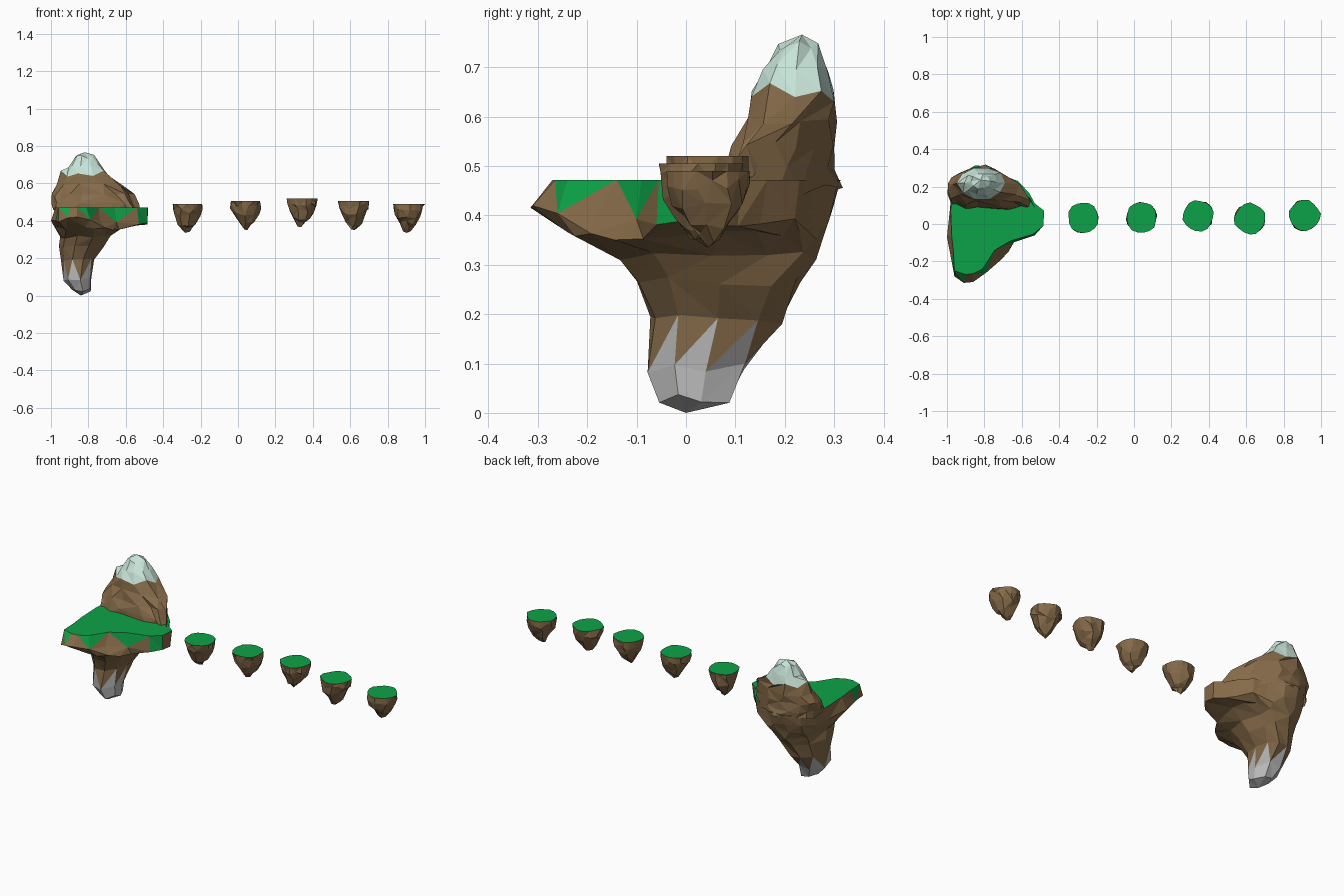
import bpy, bmesh, math, random
from mathutils import Vector

if "Cube" in bpy.data.objects:
    bpy.data.objects.remove(bpy.data.objects["Cube"])

random.seed(7)


def material(name, rgb):
    m = bpy.data.materials.new(name)
    m.diffuse_color = (*rgb, 1)
    m.use_nodes = True
    m.node_tree.nodes["Principled BSDF"].inputs["Base Color"].default_value = m.diffuse_color
    return m


EARTH = material("earth", (0.235, 0.145, 0.066))
GRASS = material("grass", (0.004, 0.36, 0.065))
SNOW = material("snow", (0.58, 0.78, 0.69))
STONE = material("stone", (0.5, 0.5, 0.5))


def ring(z, x0, x1, y0, y1, n, start=0.0, jitter=0.0, step=1, square=1.0):
    """Oval ring filling the given box; step > 1 merges neighbours for coarser facets."""
    pts = []
    for i in range(n):
        if i % step:
            pts.append(pts[-1])
            continue
        a = start + math.tau * (i + (step - 1) / 2) / n
        c, s = math.cos(a), math.sin(a)
        if s < 0:  # squarer front half
            c = math.copysign(abs(c) ** square, c)
            s = -abs(s) ** square
        k = 1 + random.uniform(-jitter, jitter * 0.7)
        pts.append(Vector(((x0 + x1) / 2 + c * k * (x1 - x0) / 2,
                           (y0 + y1) / 2 + s * k * (y1 - y0) / 2,
                           z + random.uniform(-jitter, jitter) * 0.16)))
    return pts


def loft(name, rings, paint, bottom=None, top=None, cap_top=False):
    """Skin rings with triangles; paint(centre, kind, band, index) picks the slot."""
    mats = [EARTH, GRASS, SNOW, STONE]
    bm = bmesh.new()
    vr = [[bm.verts.new(p) for p in r] for r in rings]
    n = len(rings[0])

    def tri(vs, kind, band, i):
        f = bm.faces.new(vs)
        f.material_index = paint(f.calc_center_median(), kind, band, i)

    for b in range(len(vr) - 1):
        lo, hi = vr[b], vr[b + 1]
        for i in range(n):
            j = (i + 1) % n
            if (i + b) % 2:
                tri((lo[i], lo[j], hi[i]), "base", b, i)
                tri((lo[j], hi[j], hi[i]), "rim", b, i)
            else:
                tri((lo[i], lo[j], hi[j]), "base", b, i)
                tri((lo[i], hi[j], hi[i]), "rim", b, i)
    if bottom:
        t = bm.verts.new(bottom)
        for i in range(n):
            tri((vr[0][(i + 1) % n], vr[0][i], t), "tip", -1, i)
    if top:
        t = bm.verts.new(top)
        for i in range(n):
            tri((vr[-1][i], vr[-1][(i + 1) % n], t), "tip", len(vr), i)
    if cap_top:
        f = bm.faces.new(vr[-1])
        f.material_index = 1
        bmesh.ops.triangulate(bm, faces=[f])
    bmesh.ops.remove_doubles(bm, verts=bm.verts, dist=0.0005)
    bmesh.ops.recalc_face_normals(bm, faces=bm.faces)
    me = bpy.data.meshes.new(name)
    bm.to_mesh(me)
    bm.free()
    for m in mats:
        me.materials.append(m)
    ob = bpy.data.objects.new(name, me)
    bpy.context.collection.objects.link(ob)
    return ob


# Main island: stem flaring into a plateau with a grass top
N = 20
A0 = math.radians(-8)
outer = [(-.485, -.01), (-.485, .06), (-.53, .105), (-.57, .15), (-.62, .22),
         (-.69, .25), (-.77, .29), (-.85, .298), (-.93, .255), (-.968, .175),
         (-.985, .07), (-1, -.07), (-.975, -.2), (-.96, -.28), (-.91, -.315),
         (-.86, -.31), (-.79, -.26), (-.74, -.18), (-.65, -.10), (-.53, -.06)]
inner = [(-.485, -.01), (-.48, .07), (-.53, .11), (-.56, .165), (-.62, .23),
         (-.69, .255), (-.77, .308), (-.85, .313), (-.93, .265), (-.975, .18),
         (-.98, .07), (-.975, -.06), (-.965, -.15), (-.96, -.25), (-.90, -.27),
         (-.86, -.265), (-.81, -.24), (-.745, -.14), (-.66, -.09), (-.54, -.055)]
# z, x range, y range, facet step, pull of the back wall towards the rim
stem = [(0.03, -0.89, -0.785, -0.06, 0.095, 3, 0),
        (0.09, -0.93, -0.78, -0.085, 0.13, 3, 0),
        (0.19, -0.95, -0.765, -0.075, 0.20, 2, 0.05),
        (0.265, -0.955, -0.72, -0.105, 0.235, 2, 0.2),
        (0.315, -0.96, -0.68, -0.155, 0.255, 2, 0.35),
        (0.36, -0.975, -0.61, -0.235, 0.275, 1, 0.6)]
rings = []
for z, x0, x1, y0, y1, step, pull in stem:
    r = ring(z, x0, x1, y0, y1, N, A0, 0.07, step)
    rings.append([p.lerp(Vector((*outer[i - i % step], p.z)), pull)
                  if 4 <= i - i % step <= 9 else p for i, p in enumerate(r)])
rings.append([Vector((x, y, 0.405 + random.uniform(-.015, .015) - (0.012 if x > -.6 else 0)))
              for x, y in outer])
rings.append([Vector((x, y, 0.472)) for x, y in inner])


def paint_island(c, kind, band, i):
    if c.z < 0.135:
        return 3
    if band == 6 and (i == 19 or (kind == "rim" and i in (12, 13, 15, 16, 17, 18))):
        return 1
    return 0


loft("main_island", rings, paint_island, bottom=(-0.84, 0, 0), cap_top=True)

# Mountain with a snow cap, leaning over the back of the plateau
peak = [(0.452, -0.985, -0.52, 0.075, 0.316, 0.5, 1),
        (0.49, -0.99, -0.535, 0.082, 0.308, 0.55, 1),
        (0.54, -1.0, -0.56, 0.10, 0.305, 0.7, 1),
        (0.59, -0.97, -0.605, 0.122, 0.308, 0.9, 2),
        (0.645, -0.945, -0.69, 0.13, 0.308, 1, 2),
        (0.695, -0.905, -0.73, 0.152, 0.292, 1, 2),
        (0.743, -0.87, -0.77, 0.185, 0.272, 1, 2)]
mountain = []
for b, (z, x0, x1, y0, y1, q, step) in enumerate(peak):
    r = ring(z, x0, x1, y0, y1, N, A0, 0.06, step, q)
    out = []
    for i, p in enumerate(r):
        p = p.copy()
        # the back right corner is cut away along the island's rim
        p.y = min(p.y, 0.31 - (p.x + 0.77) * 0.6, 0.23 - (p.x + 0.62) * 1.6)
        if b < 3:
            p.x = max(p.x, -1.0)
            if i >= 11:  # craggy cliff foot
                p.y += 0.02 * (i % 2) - 0.008
        if b == 4:  # jagged snow line
            p.z += 0.014 if (i // 2) % 2 else -0.014
        out.append(p)
    mountain.append(out)
loft("mountain", mountain, lambda c, kind, band, i: 2 if band >= 4 else 0,
     top=(-0.82, 0.235, 0.766))

# Row of small floating islands: centre x, centre y, top height
profile = [(0.28, -0.138, 3), (0.58, -0.105, 2), (0.88, -0.065, 2), (0.99, -0.03, 1)]
for k, (x, y, z) in enumerate([(-.27, .034, .49), (.04, .036, .505), (.344, .044, .52),
                               (.62, .028, .505), (.911, .046, .49)]):
    rx, ry, spin = 0.081, 0.082, k * 1.3
    dx, dy = random.uniform(-.015, .015), random.uniform(-.01, .01)
    rs = []
    for r, dz, step in profile:
        ox, oy = dx * (1 - r), dy * (1 - r)
        rs.append(ring(z + dz, x + ox - rx * r, x + ox + rx * r, y + oy - ry * r,
                       y + oy + ry * r, 16, spin, 0.09, step))
    top = []
    for p in ring(z, x - rx, x + rx, y - ry, y + ry, 16, spin, 0.04):
        w = 1 + 0.04 * math.cos(4 * math.atan2(p.y - y, p.x - x) + 2.4 + k)  # rounded square
        top.append(Vector((x + (p.x - x) * w * 1.02, y + (p.y - y) * w * 1.02, z)))
    if k == 4:  # rightmost point reaches the end of the model
        max(top, key=lambda p: p.x).x = 1.0
    rs.append(top)
    loft(f"small_island_{k + 1}", rs, lambda c, kind, band, i: 0,
         bottom=(x + dx, y + dy, z - 0.155), cap_top=True)
